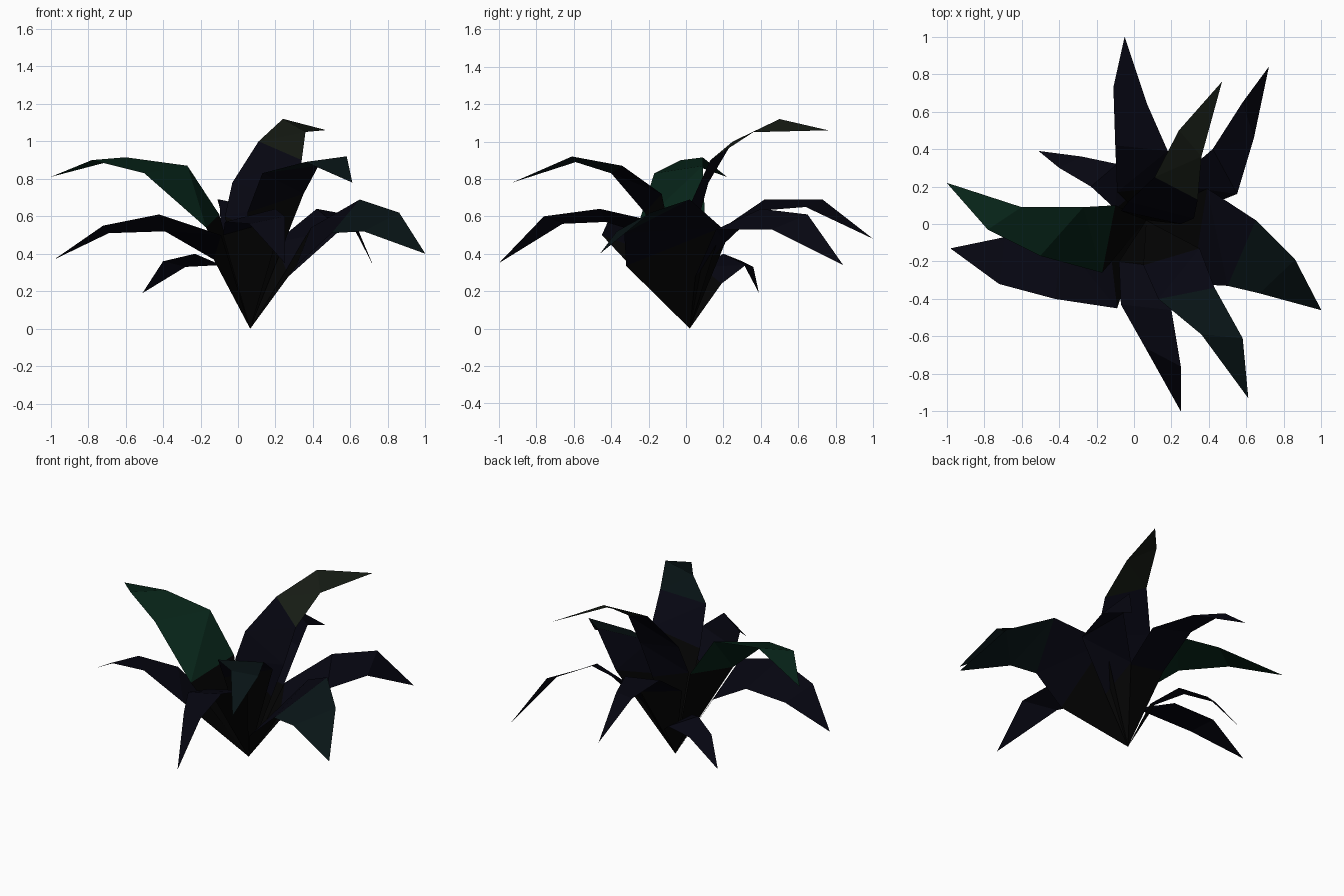
import bpy, bmesh
from mathutils import Vector

ROOT = Vector((0.065, 0.02, 0.0))   # all leaves spring from this point


def material(name, rgb):
    m = bpy.data.materials.new(name)
    m.diffuse_color = (*rgb, 1)
    return m


DARK = material("dark_base", (0.0012, 0.0012, 0.0012))
NIGHT = material("night_blue", (0.0018, 0.0018, 0.0055))
GREEN = material("deep_green", (0.002, 0.017, 0.009))
TEAL = material("deep_teal", (0.0025, 0.007, 0.008))
OLIVE = material("olive", (0.008, 0.011, 0.007))


def leaf(name, left, right, tip, mid_mat=NIGHT, tip_mat=NIGHT):
    """Loft a flat-faced blade between two edge paths, pointed at root and tip."""
    bm = bmesh.new()
    root, end = bm.verts.new(ROOT), bm.verts.new(tip)
    lv = [bm.verts.new(p) for p in left]
    rv = [bm.verts.new(p) for p in right]
    bm.faces.new((root, rv[0], lv[0]))
    last = len(lv) - 2
    for i in range(last + 1):
        # split each band so both triangles stay flat
        slot = 2 if i == last else 1
        bm.faces.new((lv[i], rv[i], rv[i + 1])).material_index = slot
        bm.faces.new((lv[i], rv[i + 1], lv[i + 1])).material_index = slot
    bm.faces.new((lv[-1], rv[-1], end)).material_index = 2
    me = bpy.data.meshes.new(name)
    bm.to_mesh(me)
    bm.free()
    for m in (DARK, mid_mat, tip_mat):
        me.materials.append(m)
    ob = bpy.data.objects.new(name, me)
    bpy.context.collection.objects.link(ob)


# back leaves
leaf("leaf_back",
     [(-0.09, 0.17, 0.52), (-0.10, 0.42, 0.69), (-0.11, 0.73, 0.69)],
     [(0.20, 0.20, 0.45), (0.18, 0.39, 0.63), (0.07, 0.64, 0.65)],
     (-0.05, 1.00, 0.48))
leaf("leaf_back_right",
     [(0.20, 0.21, 0.46), (0.42, 0.40, 0.64), (0.58, 0.65, 0.61)],
     [(0.27, 0.05, 0.28), (0.55, 0.16, 0.53), (0.64, 0.46, 0.53)],
     (0.72, 0.84, 0.34))
leaf("leaf_tall",
     [(-0.07, 0.07, 0.60), (-0.03, 0.12, 0.78), (0.11, 0.25, 1.00), (0.24, 0.50, 1.12)],
     [(0.25, 0.00, 0.46), (0.32, 0.03, 0.68), (0.34, 0.13, 0.90), (0.36, 0.36, 1.05)],
     (0.47, 0.76, 1.06), NIGHT, OLIVE)

# right and front leaves
leaf("leaf_right",
     [(0.39, 0.19, 0.54), (0.65, 0.02, 0.69), (0.86, -0.19, 0.62)],
     [(0.31, -0.32, 0.335), (0.50, -0.33, 0.51), (0.67, -0.37, 0.52)],
     (1.00, -0.46, 0.40), NIGHT, TEAL)
leaf("leaf_front_right",
     [(0.35, -0.13, 0.72), (0.43, -0.34, 0.87), (0.58, -0.61, 0.92)],
     [(0.05, -0.22, 0.62), (0.13, -0.40, 0.83), (0.36, -0.59, 0.89)],
     (0.61, -0.93, 0.78), NIGHT, TEAL)
leaf("leaf_front",
     [(0.24, -0.24, 0.59), (0.20, -0.46, 0.64), (0.25, -0.76, 0.60)],
     [(-0.08, -0.20, 0.50), (-0.07, -0.43, 0.57), (0.06, -0.66, 0.56)],
     (0.25, -1.00, 0.35))

# left leaves
leaf("leaf_front_left",
     [(-0.09, -0.45, 0.50), (-0.42, -0.40, 0.61), (-0.72, -0.32, 0.55)],
     [(-0.13, -0.10, 0.37), (-0.39, -0.08, 0.52), (-0.69, -0.07, 0.51)],
     (-0.98, -0.13, 0.37))
leaf("leaf_left",
     [(-0.17, -0.26, 0.54), (-0.50, -0.17, 0.83), (-0.78, -0.03, 0.90)],
     [(-0.10, 0.10, 0.61), (-0.27, 0.09, 0.87), (-0.60, 0.09, 0.915)],
     (-1.00, 0.22, 0.81), GREEN, GREEN)
leaf("leaf_back_left",
     [(-0.10, 0.08, 0.33), (-0.23, 0.20, 0.40), (-0.40, 0.30, 0.36)],
     [(0.03, 0.19, 0.24), (-0.09, 0.32, 0.34), (-0.28, 0.36, 0.33)],
     (-0.51, 0.39, 0.19))
